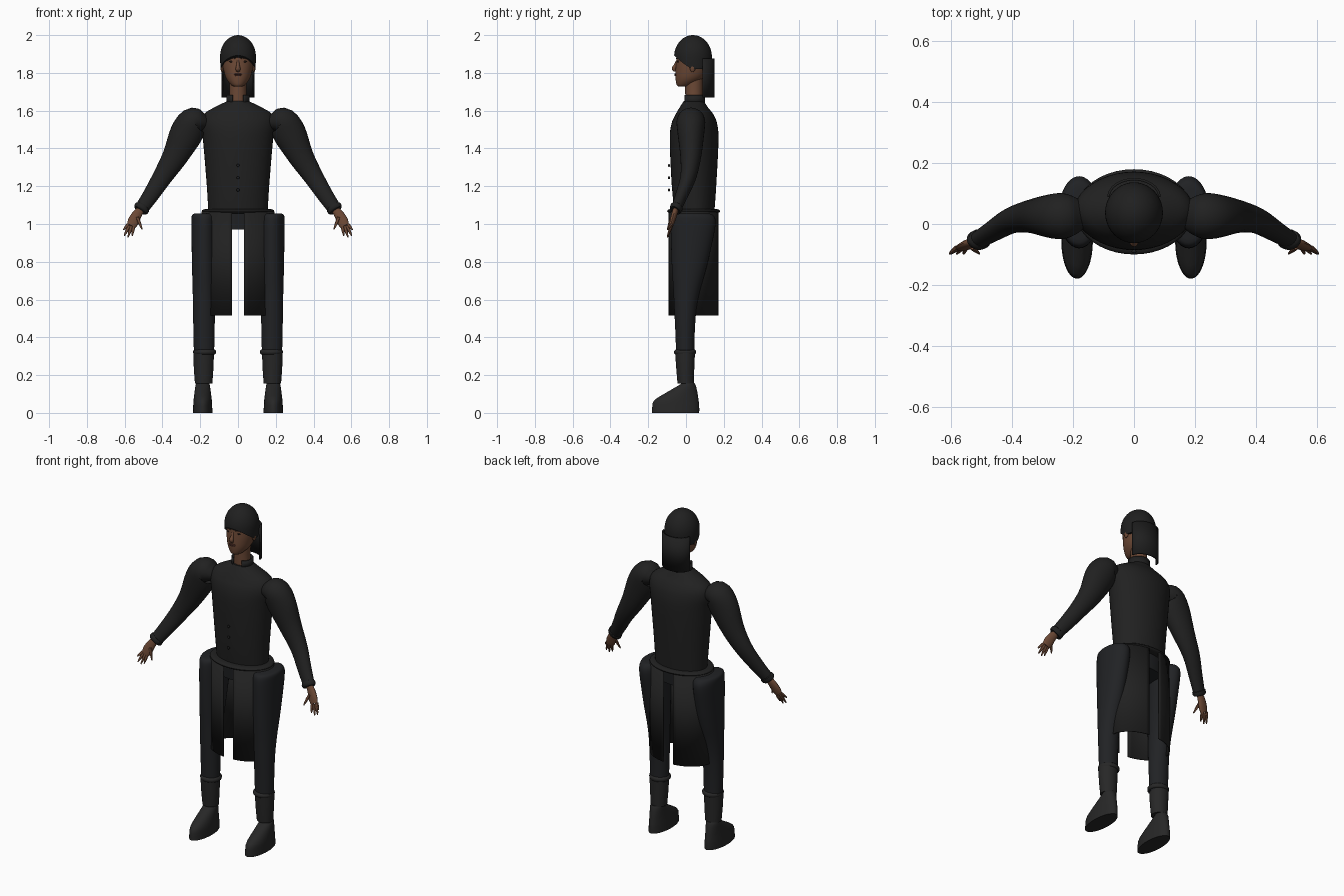
import bpy, bmesh
from math import sin, cos, pi, sqrt
from mathutils import Vector

cube = bpy.data.objects.get("Cube")
if cube:
    bpy.data.objects.remove(cube)


def material(name, color):
    m = bpy.data.materials.new(name)
    m.use_nodes = True
    m.diffuse_color = (*color, 1)
    bsdf = next(n for n in m.node_tree.nodes if n.type == "BSDF_PRINCIPLED")
    bsdf.inputs["Base Color"].default_value = (*color, 1)
    bsdf.inputs["Roughness"].default_value = 0.8
    return m


COAT = material("coat black", (0.015, 0.015, 0.015))
CLOTH = material("trouser black", (0.015, 0.016, 0.018))
BOOT = material("boot black", (0.02, 0.02, 0.02))
HAIR = material("hair black", (0.014, 0.014, 0.014))
SKIN = material("brown skin", (0.15, 0.066, 0.036))
LIP = material("lip brown", (0.10, 0.035, 0.025))
EYE = material("eye dark brown", (0.025, 0.014, 0.01))


def loft(name, mat, rings, closed=True, caps=True, mirror=False, thick=0):
    """Skin a list of point rings into one object."""
    bm = bmesh.new()
    rows = [[bm.verts.new(p) for p in ring] for ring in rings]
    n = len(rows[0])
    for a, b in zip(rows, rows[1:]):
        for i in range(n if closed else n - 1):
            j = (i + 1) % n
            bm.faces.new((a[i], a[j], b[j], b[i]))
    if caps:
        bm.faces.new(rows[0])
        bm.faces.new(rows[-1])
    bmesh.ops.recalc_face_normals(bm, faces=bm.faces)
    me = bpy.data.meshes.new(name)
    bm.to_mesh(me)
    bm.free()
    me.materials.append(mat)
    ob = bpy.data.objects.new(name, me)
    bpy.context.collection.objects.link(ob)
    bpy.ops.object.select_all(action="DESELECT")
    ob.select_set(True)
    bpy.context.view_layer.objects.active = ob
    bpy.ops.object.shade_smooth_by_angle(angle=0.75)
    if thick:
        mod = ob.modifiers.new("thickness", "SOLIDIFY")
        mod.thickness = thick
        mod.offset = 0
    if mirror:
        ob.modifiers.new("mirror", "MIRROR")
    return ob


def smooth_rows(rows, steps=4):
    """Catmull-Rom interpolation of rows of numbers."""
    rows = [Vector(r) for r in rows]
    out = []
    for i in range(len(rows) - 1):
        a, b, c, d = rows[max(i - 1, 0)], rows[i], rows[i + 1], rows[min(i + 2, len(rows) - 1)]
        for k in range(steps):
            t = k / steps
            out.append(b + (c - a) * (t / 2) + (a * 2 - b * 5 + c * 4 - d) * (t * t / 2)
                       + (b * 3 - a - c * 3 + d) * (t ** 3 / 2))
    return out + [rows[-1]]


def stack(name, mat, rows, n=32, cx=0, steps=4, mirror=False):
    """Horizontal ellipses; rows are (z, half width, front y, back y)."""
    rings = []
    for z, rx, y0, y1 in smooth_rows(rows, steps):
        rings.append([(cx + rx * cos(2 * pi * i / n), (y0 + y1) / 2 + (y1 - y0) / 2 * sin(2 * pi * i / n), z)
                      for i in range(n)])
    return loft(name, mat, rings, mirror=mirror)


def tube(name, mat, rows, n=20, steps=4, mirror=True):
    """Limb along a path; rows are (x, y, z, radius across, radius in depth)."""
    rows = smooth_rows(rows, steps)
    pts = [Vector(r[:3]) for r in rows]
    rings = []
    for i, r in enumerate(rows):
        d = (pts[min(i + 1, len(pts) - 1)] - pts[max(i - 1, 0)]).normalized()
        u = d.cross(Vector((0, 1, 0))).normalized()
        v = u.cross(d)
        rings.append([pts[i] + u * (r[3] * cos(2 * pi * k / n)) + v * (r[4] * sin(2 * pi * k / n))
                      for k in range(n)])
    return loft(name, mat, rings, mirror=mirror)


def sheet(name, mat, rx, ry, cy, z0, z1, a0, a1, thick=0.006, mirror=False, n=24):
    """Curved cloth strip around an ellipse between two angles."""
    angles = [a0 + (a1 - a0) * i / n for i in range(n + 1)]
    rings = [[(rx * cos(a), cy + ry * sin(a), z) for a in angles] for z in (z0, z1)]
    return loft(name, mat, rings, closed=False, caps=False, mirror=mirror, thick=thick)


def ball(name, mat, loc, size, mirror=False):
    """Small ellipsoid."""
    rows = []
    for i in range(1, 8):
        s, c = sin(pi * i / 8), cos(pi * i / 8)
        rows.append((loc[2] + size[2] * c, size[0] * s, loc[1] - size[1] * s, loc[1] + size[1] * s))
    return stack(name, mat, rows, n=12, cx=loc[0], steps=1, mirror=mirror)


# Coat body, belt roll and pelvis
stack("coat_body", COAT, [(1.06, .157, -.06, .15), (1.2, .165, -.075, .16), (1.44, .185, -.086, .172),
                          (1.53, .197, -.077, .165), (1.58, .182, -.055, .145), (1.615, .13, -.035, .118),
                          (1.65, .058, -.012, .095)], n=40)
stack("belt", COAT, [(1.056, .165, -.08, .16), (1.06, .185, -.094, .174), (1.068, .192, -.1, .18),
                     (1.076, .185, -.094, .174), (1.08, .165, -.08, .16)], n=40, steps=2)
stack("pelvis", CLOTH, [(.97, .15, -.05, .13), (1.07, .155, -.06, .14)], steps=1)
for z in (1.18, 1.245, 1.31):
    ball("coat_button", HAIR, (0, -.09, z), (.008, .006, .008))

# Open-fronted collar and split coat skirt
sheet("collar", COAT, .058, .054, .042, 1.635, 1.682, -pi / 2 + .5, 1.5 * pi - .5, .008)
gap = .17
sheet("coat_skirt", COAT, .19, .132, .04, .515, 1.065, -pi / 2 + gap, pi / 2 - gap, mirror=True)

# Sleeves with wrist cuffs
tube("sleeve", COAT, [(.17, .03, 1.53, .035, .045), (.2, .028, 1.54, .055, .065), (.238, .026, 1.54, .078, .076),
                      (.275, .026, 1.475, .087, .07), (.335, .025, 1.355, .067, .055),
                      (.40, .012, 1.25, .052, .042), (.46, -.022, 1.155, .043, .033),
                      (.515, -.055, 1.075, .036, .027)], n=28)
tube("sleeve_cuff", COAT, [(.503, -.048, 1.093, .036, .03), (.506, -.05, 1.089, .042, .034),
                           (.514, -.054, 1.077, .042, .033), (.518, -.057, 1.071, .036, .027)], steps=1)

# Hands: palm, four fingers and thumb
tube("palm", SKIN, [(.512, -.053, 1.08, .02, .015), (.535, -.062, 1.05, .026, .015),
                    (.553, -.072, 1.015, .03, .013), (.565, -.079, .99, .024, .01)], n=14)
for base, tip in (((.582, .998), (.606, .97)), ((.576, .992), (.602, .938)),
                  ((.565, .988), (.582, .93)), ((.552, .99), (.56, .938)), ((.533, 1.035), (.508, .972))):
    tube("finger", SKIN, [(base[0], -.077, base[1], .008, .008),
                          ((base[0] + tip[0]) / 2, -.087, (base[1] + tip[1]) / 2, .008, .007),
                          (tip[0], -.098, tip[1], .003, .003)], n=8, steps=2)

# Trousers, boot shafts and feet
stack("trouser_leg", CLOTH, [(1.056, .05, -.05, .12), (1.045, .064, -.072, .145), (1.0, .067, -.08, .157),
                             (.86, .065, -.078, .13), (.757, .063, -.074, .105), (.65, .06, -.067, .075),
                             (.545, .058, -.062, .055), (.42, .056, -.056, .046), (.3, .053, -.052, .044)],
      cx=.18, mirror=True)
stack("boot_cuff", BOOT, [(.308, .052, -.053, .045), (.314, .059, -.062, .052), (.328, .06, -.063, .053),
                          (.336, .052, -.053, .045)], cx=.177, steps=2, mirror=True)
stack("boot_shaft", BOOT, [(.33, .055, -.058, .048), (.24, .052, -.052, .044), (.155, .046, -.045, .042)],
      cx=.182, mirror=True)
stack("boot_foot", BOOT, [(0, .052, -.18, .07), (.04, .05, -.178, .07), (.07, .048, -.165, .066),
                          (.11, .043, -.1, .06), (.145, .038, -.04, .052), (.158, .034, -.022, .045)],
      cx=.187, steps=2, mirror=True)

# Neck, head and face
stack("neck", SKIN, [(1.63, .05, -.002, .086), (1.69, .045, -.004, .088), (1.78, .046, -.005, .09)])
stack("head", SKIN, [(1.728, .022, -.042, .01), (1.738, .038, -.05, .04), (1.765, .06, -.055, .085),
                     (1.8, .073, -.056, .11), (1.86, .083, -.052, .122), (1.92, .08, -.045, .12),
                     (1.96, .055, -.015, .09)])
tube("nose", SKIN, [(0, -.047, 1.865, .006, .006), (0, -.056, 1.84, .009, .009),
                    (0, -.064, 1.822, .013, .011), (0, -.056, 1.809, .01, .006)], n=12, mirror=False)
ball("upper_lip", LIP, (0, -.055, 1.793), (.022, .007, .004))
ball("lower_lip", LIP, (0, -.055, 1.786), (.018, .007, .004))
ball("eye", EYE, (.034, -.042, 1.86), (.014, .005, .005), mirror=True)
tube("eyebrow", EYE, [(.015, -.05, 1.876, .002, .003), (.035, -.044, 1.881, .004, .003),
                      (.057, -.027, 1.874, .002, .003)], n=8)
ball("ear", SKIN, (.084, .035, 1.83), (.009, .016, .026), mirror=True)

# Hair cap whose lower edge rises over the forehead, and the hanging back length
rings = []
for k in range(15):
    t = k / 14 * .998
    ring = []
    for i in range(40):
        a = 2 * pi * i / 40
        low = 1.82 + .072 * max(0, -sin(a)) ** 1.3
        z = low + (2.0 - low) * sin(t * pi / 2)
        h = (z - 1.885) / .115
        r = sqrt(max(0, 1 - h * h)) if h > 0 else 1 - .12 * h * h
        ring.append((.095 * r * cos(a), .037 + .1 * r * sin(a), z))
    rings.append(ring)
loft("hair_cap", HAIR, rings)
sheet("hair_back", HAIR, .084, .06, .087, 1.67, 1.875, .02, pi - .02, .008)
